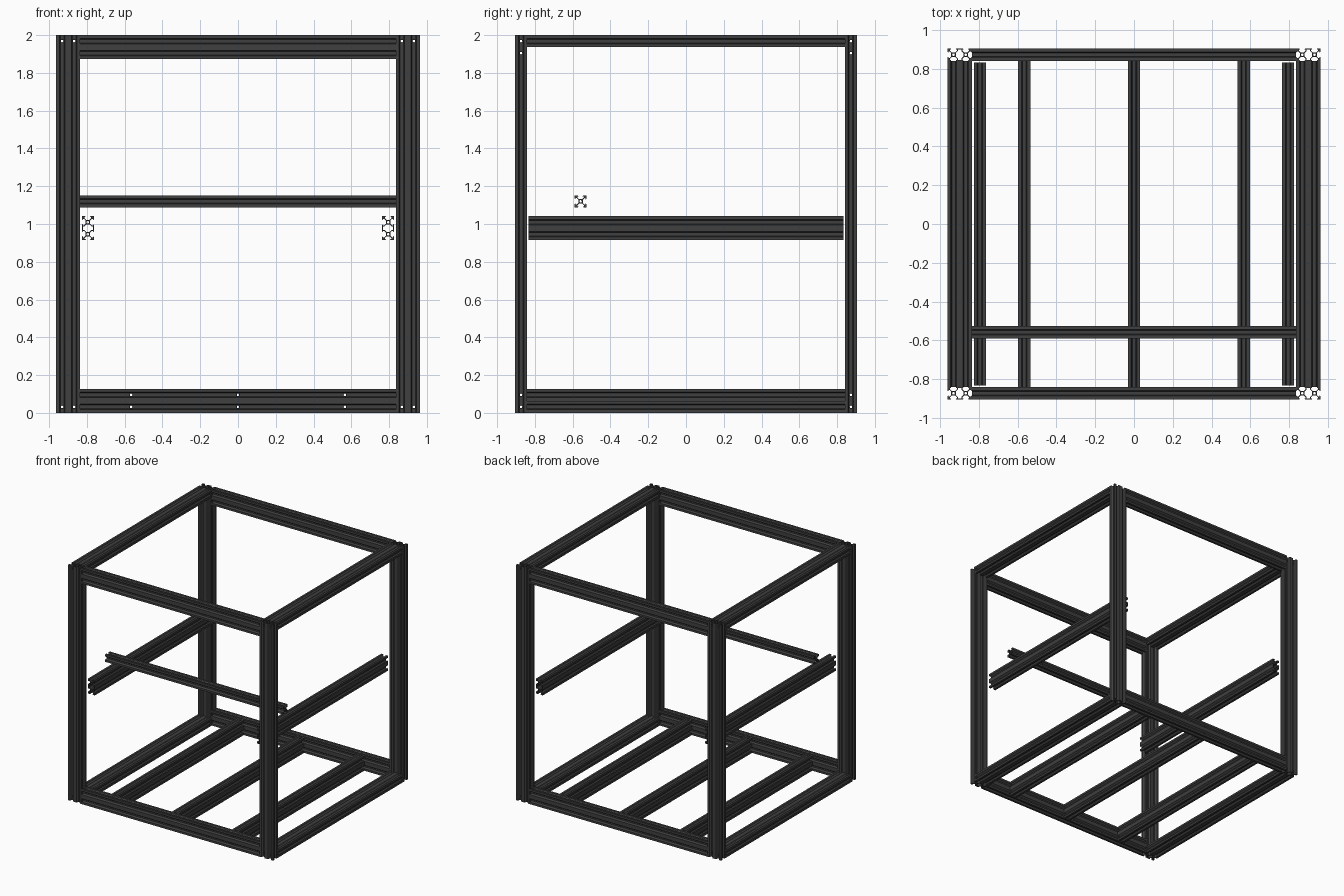
import bpy, bmesh, math
from mathutils import Matrix, Vector

cube = bpy.data.objects.get("Cube")
if cube:
    bpy.data.objects.remove(cube)

U = 0.0635            # side of one square module
MM = U / 20
HX, HY, TOP = 0.963, 0.905, 2.0
AXES = {"x": Vector((1, 0, 0)), "y": Vector((0, 1, 0)), "z": Vector((0, 0, 1))}

mat = bpy.data.materials.new("dark grey anodised")
mat.use_nodes = True
COLOUR = (0.05, 0.05, 0.05, 1)
mat.diffuse_color = COLOUR
mat.node_tree.nodes["Principled BSDF"].inputs["Base Color"].default_value = COLOUR

# Half of one T-slot, from its mouth to the slot floor
SLOT = [(10, 4.6), (8.2, 3.1), (8.2, 5.5), (6.56, 5.5), (3.9, 2.84)]
# Quarter of the hollow between two joined modules
HOLLOW = [(6.1, 2.84), (3.44, 5.5), (2.7, 6.2), (2.7, 8.2)]


def slot(turn, shift):
    """One whole T-slot, turned by quarter turns and moved sideways."""
    pts = [(x, -y) for x, y in SLOT] + [(x, y) for x, y in reversed(SLOT)]
    for _ in range(turn):
        pts = [(-y, x) for x, y in pts]
    return [(x + shift, y) for x, y in pts]


def profile(modules):
    """Closed loops of the section: outline, bores and hollow."""
    shifts = [0] if modules == 1 else [-10, 10]
    w = 10 * modules
    outline = slot(0, shifts[-1]) + [(w, 10)]
    for s in reversed(shifts):
        outline += slot(1, s)
    outline += [(-w, 10)] + slot(2, shifts[0]) + [(-w, -10)]
    for s in shifts:
        outline += slot(3, s)
    outline.append((w, -10))
    loops = [outline]
    for s in shifts:
        loops.append([(s + 2.1 * math.cos(i * math.pi / 6), 2.1 * math.sin(i * math.pi / 6))
                      for i in range(12)])
    if modules == 2:
        right = HOLLOW + [(-x, y) for x, y in reversed(HOLLOW)]
        loops.append(right + [(-x, -y) for x, y in right])
    return loops


def add_object(name, bm):
    bmesh.ops.recalc_face_normals(bm, faces=bm.faces[:])
    mesh = bpy.data.meshes.new(name)
    bm.to_mesh(mesh)
    bm.free()
    mesh.materials.append(mat)
    ob = bpy.data.objects.new(name, mesh)
    bpy.context.collection.objects.link(ob)
    return ob


def beam(name, along, wide, centre, length, modules):
    """Extruded bar running along one axis, its section widest along another."""
    w, u = AXES[along], AXES[wide]
    v = w.cross(u)
    base = Vector(centre) - w * length / 2
    bm = bmesh.new()
    for loop in profile(modules):
        vs = [bm.verts.new(base + (u * a + v * b) * MM) for a, b in loop]
        for a, b in zip(vs, vs[1:] + vs[:1]):
            bm.edges.new((a, b))
    bmesh.ops.triangle_fill(bm, edges=bm.edges[:], use_beauty=True)
    res = bmesh.ops.extrude_face_region(bm, geom=bm.faces[:], use_keep_orig=True)
    moved = [g for g in res["geom"] if isinstance(g, bmesh.types.BMVert)]
    bmesh.ops.translate(bm, verts=moved, vec=w * length)
    return add_object(name, bm)


def drill(ob, along, centres):
    """Cut screw access holes right through a bar."""
    bm = bmesh.new()
    turn = AXES["z"].rotation_difference(AXES[along]).to_matrix().to_4x4()
    for c in centres:
        bmesh.ops.create_cone(bm, cap_ends=True, segments=12, radius1=2.5 * MM,
                              radius2=2.5 * MM, depth=U * 3,
                              matrix=Matrix.Translation(c) @ turn)
    cutter = add_object("hole_cutter", bm)
    cutter.hide_render = True
    mod = ob.modifiers.new("holes", "BOOLEAN")
    mod.operation, mod.solver, mod.object = "DIFFERENCE", "EXACT", cutter
    bpy.context.view_layer.objects.active = ob
    bpy.ops.object.modifier_apply(modifier=mod.name)
    bpy.data.objects.remove(cutter)


post_x, post_y = HX - U, HY - U / 2
inner_x, inner_y = HX - 2 * U, HY - U
low, high = U / 2, TOP - U / 2
beam_xs = (-0.566, 0, 0.566)

# Corner posts, drilled for the rails that butt against them
for sx, side in ((-1, "right"), (1, "left")):
    for sy, end in ((-1, "front"), (1, "back")):
        x, y = sx * post_x, sy * post_y
        post = beam(f"{end}_{side}_post", "z", "x", (x, y, TOP / 2), TOP, 2)
        drill(post, "y", [(x + d, y, z) for d in (-U / 2, U / 2) for z in (low, high)])
        drill(post, "x", [(x, y, z) for z in (low, low + U, high - U, high)])

# Tall rails across the front and back
for sy, end in ((-1, "front"), (1, "back")):
    y = sy * post_y
    beam(f"top_{end}_rail", "x", "z", (0, y, TOP - U), 2 * inner_x, 2)
    rail = beam(f"bottom_{end}_rail", "x", "z", (0, y, U), 2 * inner_x, 2)
    drill(rail, "y", [(x, y, z) for x in beam_xs for z in (low, low + U)])

# Flat side rails and floating mid rails
for sx, side in ((-1, "right"), (1, "left")):
    for z, level in ((low, "bottom"), (high, "top")):
        beam(f"{level}_{side}_rail", "y", "x", (sx * post_x, 0, z), 2 * inner_y, 2)
    beam(f"middle_{side}_rail", "y", "z", (sx * 0.795, 0, 0.978), 1.666, 2)

# Floor beams
for x, place in zip(beam_xs, ("right", "centre", "left")):
    beam(f"floor_beam_{place}", "y", "z", (x, 0, U), 2 * inner_y, 2)

# Single crossbar
beam("crossbar", "x", "z", (0, -0.558, 1.12), 2 * inner_x, 1)
